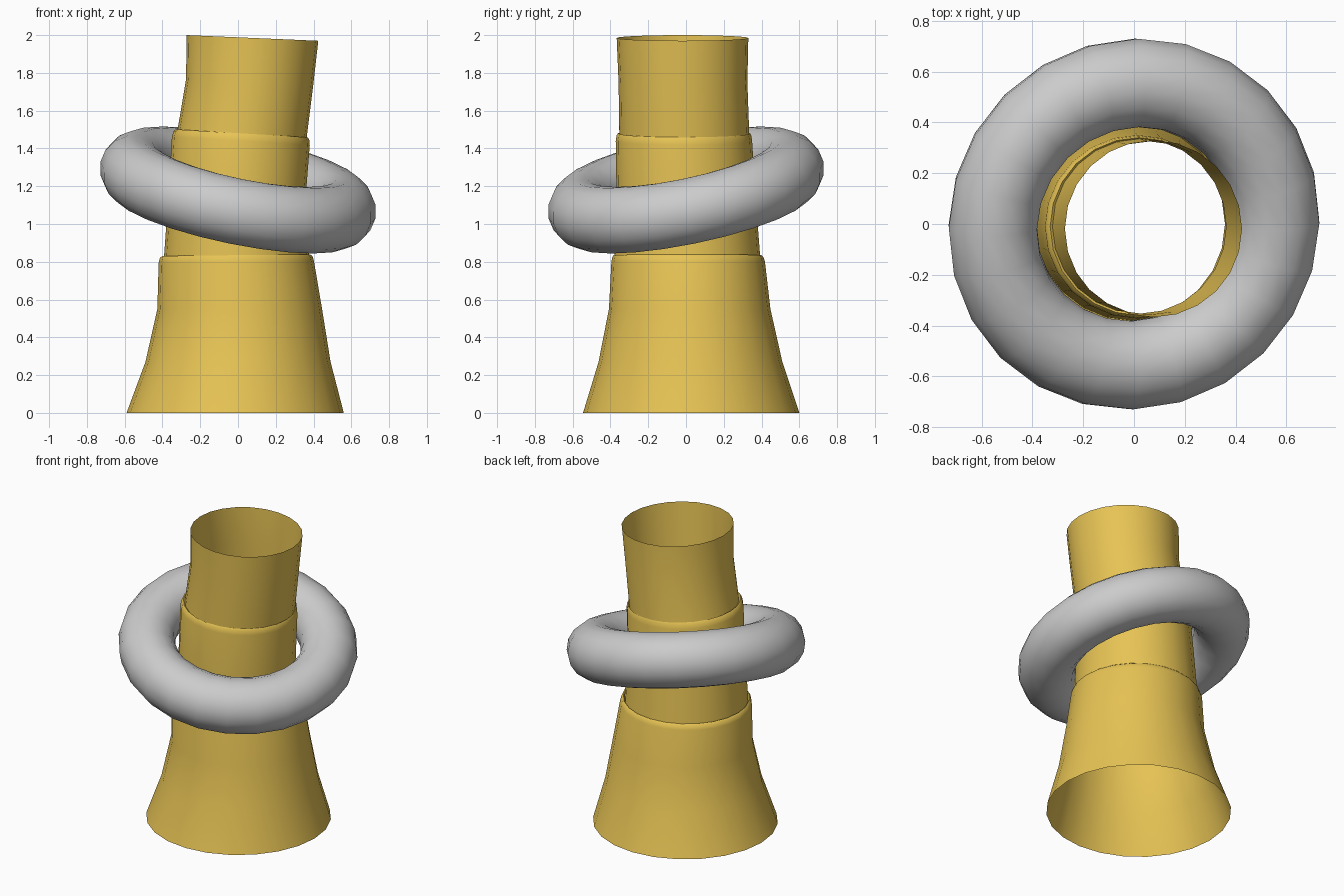
import bpy, bmesh, math
from mathutils import Vector

if "Cube" in bpy.data.objects:
    bpy.data.objects.remove(bpy.data.objects["Cube"])

SIDES = 24

def loft(name, sections):
    """Open tube through elliptical sections (z, x0, x1, y0, y1, x slope)."""
    bm = bmesh.new()
    loops = []
    for z, x0, x1, y0, y1, slope in sections:
        cx, cy, rx, ry = (x0 + x1) / 2, (y0 + y1) / 2, (x1 - x0) / 2, (y1 - y0) / 2
        loop = []
        for i in range(SIDES):
            a = math.tau * i / SIDES
            dx = rx * math.cos(a)
            loop.append(bm.verts.new((cx + dx, cy + ry * math.sin(a), z + slope * dx)))
        loops.append(loop)
    for low, high in zip(loops, loops[1:]):
        for i in range(SIDES):
            j = (i + 1) % SIDES
            bm.faces.new((low[i], low[j], high[j], high[i]))
    mesh = bpy.data.meshes.new(name)
    bm.to_mesh(mesh)
    bm.free()
    obj = bpy.data.objects.new(name, mesh)
    bpy.context.collection.objects.link(obj)
    return obj

def smooth(obj, angle=40):
    bpy.ops.object.select_all(action='DESELECT')
    obj.select_set(True)
    bpy.context.view_layer.objects.active = obj
    bpy.ops.object.shade_smooth_by_angle(angle=math.radians(angle))

# Stepped, slightly bent tube with rounded lips
tube = loft("stepped_tube", [
    (0.00, -0.59, 0.56, -0.545, 0.60, 0),
    (0.27, -0.49, 0.49, -0.463, 0.51, 0),
    (0.55, -0.427, 0.445, -0.408, 0.447, 0),
    (0.80, -0.42, 0.402, -0.395, 0.418, 0.01),
    (0.825, -0.413, 0.395, -0.39, 0.41, 0.01),
    (0.835, -0.40, 0.383, -0.384, 0.40, 0.01),
    (0.825, -0.392, 0.376, -0.38, 0.393, 0.01),
    (1.15, -0.368, 0.358, -0.368, 0.368, -0.03),
    (1.44, -0.35, 0.38, -0.372, 0.35, -0.06),
    (1.468, -0.342, 0.377, -0.368, 0.346, -0.06),
    (1.48, -0.33, 0.37, -0.36, 0.34, -0.06),
    (1.472, -0.321, 0.363, -0.353, 0.335, -0.06),
    (1.75, -0.275, 0.398, -0.357, 0.325, -0.05),
    (1.985, -0.272, 0.425, -0.367, 0.33, -0.043),
])
gold = bpy.data.materials.new("gold")
gold.diffuse_color = (0.8, 0.55, 0.09, 1)
gold.use_nodes = True
gold.node_tree.nodes["Principled BSDF"].inputs["Base Color"].default_value = gold.diffuse_color
tube.data.materials.append(gold)
smooth(tube)

# Tilted ring around the tube
tilt = math.radians(16.4)
normal = Vector((math.sin(tilt) * math.sqrt(0.5), -math.sin(tilt) * math.sqrt(0.5), math.cos(tilt)))
bpy.ops.mesh.primitive_torus_add(major_segments=24, minor_segments=16,
                                 major_radius=0.567, minor_radius=0.177,
                                 location=(0, 0, 1.18))
ring = bpy.context.object
ring.name = "ring"
ring.rotation_mode = 'QUATERNION'
ring.rotation_quaternion = Vector((0, 0, 1)).rotation_difference(normal)
smooth(ring, 60)
